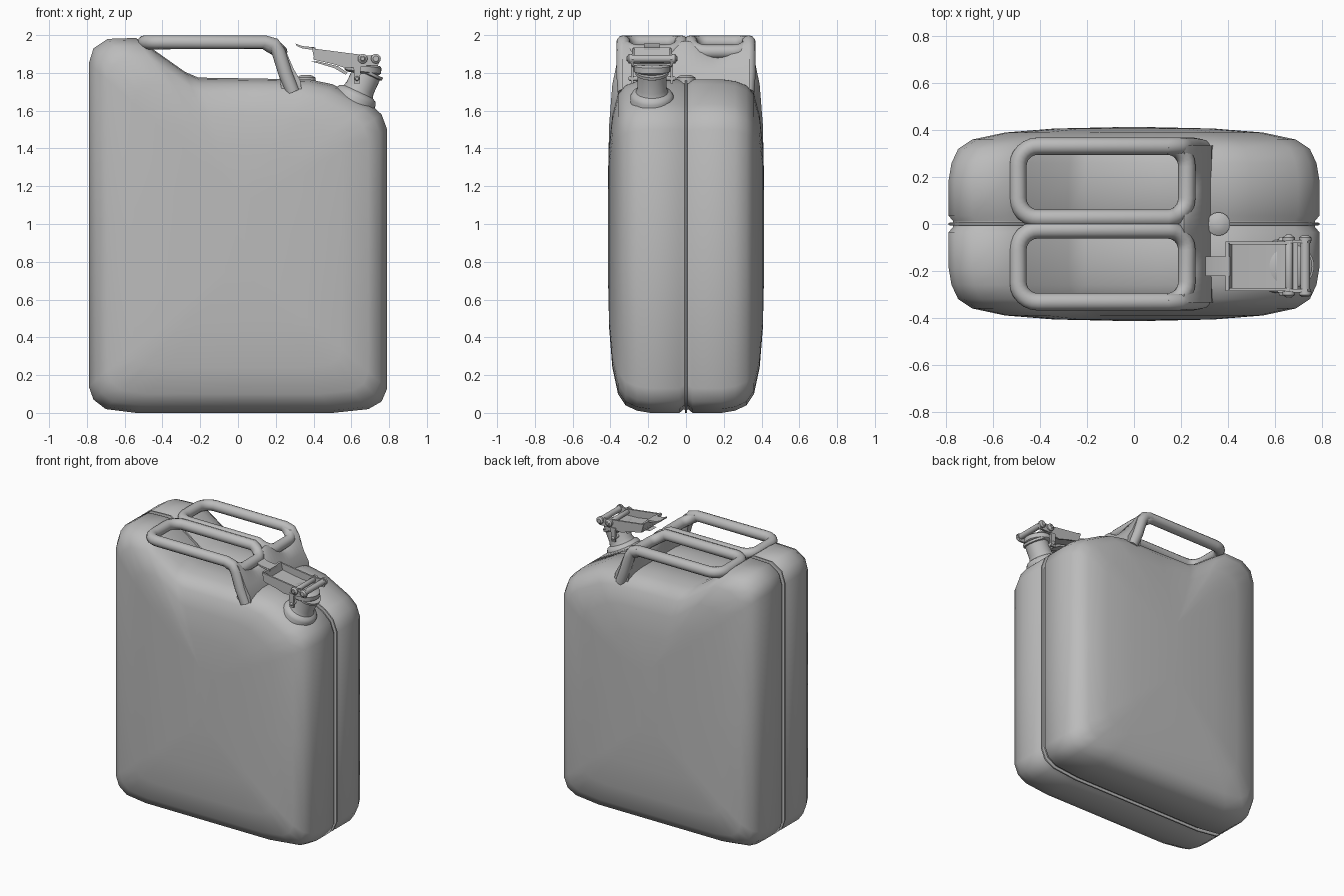
import bpy, bmesh, math
from mathutils import Matrix, Vector

if "Cube" in bpy.data.objects:
    bpy.data.objects.remove(bpy.data.objects["Cube"], do_unlink=True)

grey = bpy.data.materials.new("plain_grey")
grey.use_nodes = True
grey.diffuse_color = (0.5, 0.5, 0.5, 1)
grey.node_tree.nodes["Principled BSDF"].inputs["Base Color"].default_value = (0.5, 0.5, 0.5, 1)


def finish(obj, angle=50):
    obj.data.materials.append(grey)
    bpy.ops.object.select_all(action='DESELECT')
    obj.select_set(True)
    bpy.context.view_layer.objects.active = obj
    if obj.type == 'CURVE':
        bpy.ops.object.convert(target='MESH')
    bpy.ops.object.shade_smooth_by_angle(angle=math.radians(angle))


def link(name, data):
    obj = bpy.data.objects.new(name, data)
    bpy.context.collection.objects.link(obj)
    return obj


def loft(name, rings, matrix=None, angle=50):
    """Skin a row of closed rings and close both ends."""
    bm = bmesh.new()
    rows = [[bm.verts.new(p) for p in ring] for ring in rings]
    n = len(rows[0])
    for a, b in zip(rows, rows[1:]):
        for i in range(n):
            j = (i + 1) % n
            bm.faces.new((a[i], a[j], b[j], b[i]))
    bm.faces.new(rows[0])
    bm.faces.new(rows[-1])
    if matrix:
        bm.transform(matrix)
    bmesh.ops.recalc_face_normals(bm, faces=bm.faces)
    mesh = bpy.data.meshes.new(name)
    bm.to_mesh(mesh)
    bm.free()
    obj = link(name, mesh)
    finish(obj, angle)


def plate(name, pts, y0, y1):
    """Extrude a side profile (x, z) across y."""
    loft(name, [[(x, y, z) for x, z in pts] for y in (y0, y1)], angle=35)


def lathe(name, profile, centre, axis, sides=28):
    """Turn (radius, height) points around an axis."""
    turn = [2 * math.pi * i / sides for i in range(sides)]
    rings = [[(r * math.cos(t), r * math.sin(t), h) for t in turn] for r, h in profile]
    rot = Vector((0, 0, 1)).rotation_difference(Vector(axis)).to_matrix().to_4x4()
    loft(name, rings, Matrix.Translation(centre) @ rot, 40)


def tube(name, pts, radius, cyclic=False):
    curve = bpy.data.curves.new(name, 'CURVE')
    curve.dimensions = '3D'
    curve.bevel_depth = radius
    curve.bevel_resolution = 4
    curve.use_fill_caps = True
    spline = curve.splines.new('POLY')
    spline.points.add(len(pts) - 1)
    for point, co in zip(spline.points, pts):
        point.co = (*co, 1)
    spline.use_cyclic_u = cyclic
    finish(link(name, curve), 60)


# Body: front outline, shrunk in steps towards the bulging front and back faces
outline = [(-0.54, 1.985), (-0.45, 1.925), (-0.28, 1.805), (-0.21, 1.775), (0.1, 1.77),
           (0.38, 1.765), (0.5, 1.74), (0.7, 1.635), (0.76, 1.58), (0.79, 1.5),
           (0.79, 0.8), (0.79, 0.13), (0.76, 0.06), (0.69, 0.02), (0.5, 0.0), (0, 0.0),
           (-0.54, 0.0), (-0.7, 0.02), (-0.765, 0.07), (-0.79, 0.14), (-0.79, 1.0),
           (-0.79, 1.85), (-0.765, 1.93), (-0.69, 1.98)]
MID = 0.98
half = [(0, 0.005), (0.018, 0.007), (0.018, 0.013), (0, 0.035), (0, 0.19), (0.012, 0.26),
        (0.04, 0.32), (0.10, 0.36), (0.24, 0.39), (0.45, 0.407), (0.72, 0.413)]
steps = [(i, -y) for i, y in reversed(half)] + half
loft("can_body", [[(x * (1 - i / 0.79), y, MID + (z - MID) * (1 - i / MID))
                   for x, z in outline] for i, y in steps], angle=70)

# Carrying handles: two rounded loops with dipped right ends, and their legs
X0, X1, Y0, Y1, R = -0.495, 0.225, 0.025, 0.332, 0.085
for side, word in ((-1, "front"), (1, "back")):
    path = []
    for k, (cx, cy) in enumerate(((X1 - R, Y1 - R), (X0 + R, Y1 - R),
                                  (X0 + R, Y0 + R), (X1 - R, Y0 + R))):
        for s in range(7):
            t = (k + s / 6) * math.pi / 2
            x, y = cx + R * math.cos(t), cy + R * math.sin(t)
            dip = 0.05 * max(0, (x - X1 + R) / R)
            path.append((x, y * side, 1.962 - dip))
    tube(word + "_handle_loop", path, 0.037, True)
    tube(word + "_handle_leg", [(0.14, side * Y1, 1.962), (0.19, side * Y1, 1.95),
                                (0.215, side * Y1, 1.91), (0.25, side * 0.332, 1.8),
                                (0.29, side * 0.325, 1.7)], 0.037)

# Web joining the handle ends to the body, scalloped between the bars
web = []
for k in range(25):
    y = -0.335 + 0.67 * k / 24
    top = 1.885 + 0.085 * math.cos(math.pi * y / 0.335) ** 2
    left = 0.19 + (1.96 - top) * 0.2
    right = 0.23 + (1.99 - top) * 0.42
    web.append([(0.235, y, 1.69), (left, y, top - 0.03), (left + 0.025, y, top),
                (right, y, top - 0.02), (0.295, y, 1.82), (0.33, y, 1.76), (0.34, y, 1.69)])
loft("handle_web", web, angle=60)
lathe("seam_end_dome", [(0.05, -0.03), (0.05, 0.01), (0.03, 0.022), (0.01, 0.025)],
      (0.36, 0, 1.765), (0, 0, 1), 16)

# Filler neck and cap
CY = -0.18
lathe("filler_neck", [(0.115, -0.06), (0.115, 0.0), (0.105, 0.018), (0.085, 0.028),
                      (0.078, 0.05), (0.078, 0.13), (0.088, 0.135), (0.088, 0.15)],
      (0.625, CY, 1.675), (0.42, 0, 0.9))
lathe("cap_rim", [(0.085, -0.025), (0.097, -0.015), (0.097, 0.015), (0.085, 0.025)],
      (0.662, CY, 1.822), (0.12, 0, 1))

# Lid lever: open tray with side walls, end wall and a thumb tongue
wall = [(0.39, 1.93), (0.66, 1.895), (0.68, 1.835), (0.57, 1.825), (0.51, 1.845), (0.41, 1.868)]
for y, word in ((-0.285, "front"), (-0.087, "back")):
    plate(word + "_lid_wall", wall, y, y + 0.012)
plate("lid_floor", [(0.40, 1.885), (0.57, 1.855), (0.70, 1.85), (0.70, 1.838),
                    (0.57, 1.84), (0.40, 1.872)], -0.28, -0.08)
plate("lid_end_wall", [(0.39, 1.935), (0.405, 1.935), (0.42, 1.868), (0.405, 1.868)], -0.28, -0.08)
plate("thumb_tongue", [(0.305, 1.955), (0.34, 1.942), (0.41, 1.935), (0.41, 1.92),
                       (0.34, 1.93), (0.31, 1.943)], -0.222, -0.138)
plate("under_hook", [(0.385, 1.86), (0.42, 1.862), (0.53, 1.835), (0.58, 1.80),
                     (0.57, 1.79), (0.51, 1.825), (0.42, 1.852)], -0.215, -0.145)

# Hinge pins and latch ears
ACROSS = (0, 1, 0)
for name, x, z, r, w in (("lid_pin", 0.66, 1.875, 0.017, 0.135),
                         ("hinge_pin", 0.73, 1.875, 0.02, 0.115),
                         ("latch_pin", 0.63, 1.77, 0.013, 0.125)):
    lathe(name, [(r * 0.6, -w), (r, -w + 0.008), (r, w - 0.008), (r * 0.6, w)],
          (x, CY, z), ACROSS, 14)
for side, word in ((-1, "front"), (1, "back")):
    y = CY + side * 0.105
    plate(word + "_latch_ear", [(0.612, 1.845), (0.65, 1.845), (0.645, 1.745), (0.615, 1.745)],
          y - 0.007, y + 0.007)
    plate(word + "_hinge_ear", [(0.64, 1.89), (0.74, 1.895), (0.755, 1.87), (0.74, 1.84),
                                (0.65, 1.84)], y - 0.007, y + 0.007)
    for x, z in ((0.66, 1.875), (0.73, 1.875)):
        lathe(word + "_rivet", [(0.026, -0.01), (0.026, 0.005), (0.015, 0.014)],
              (x, y + side * 0.012, z), (0, side, 0.001), 14)
